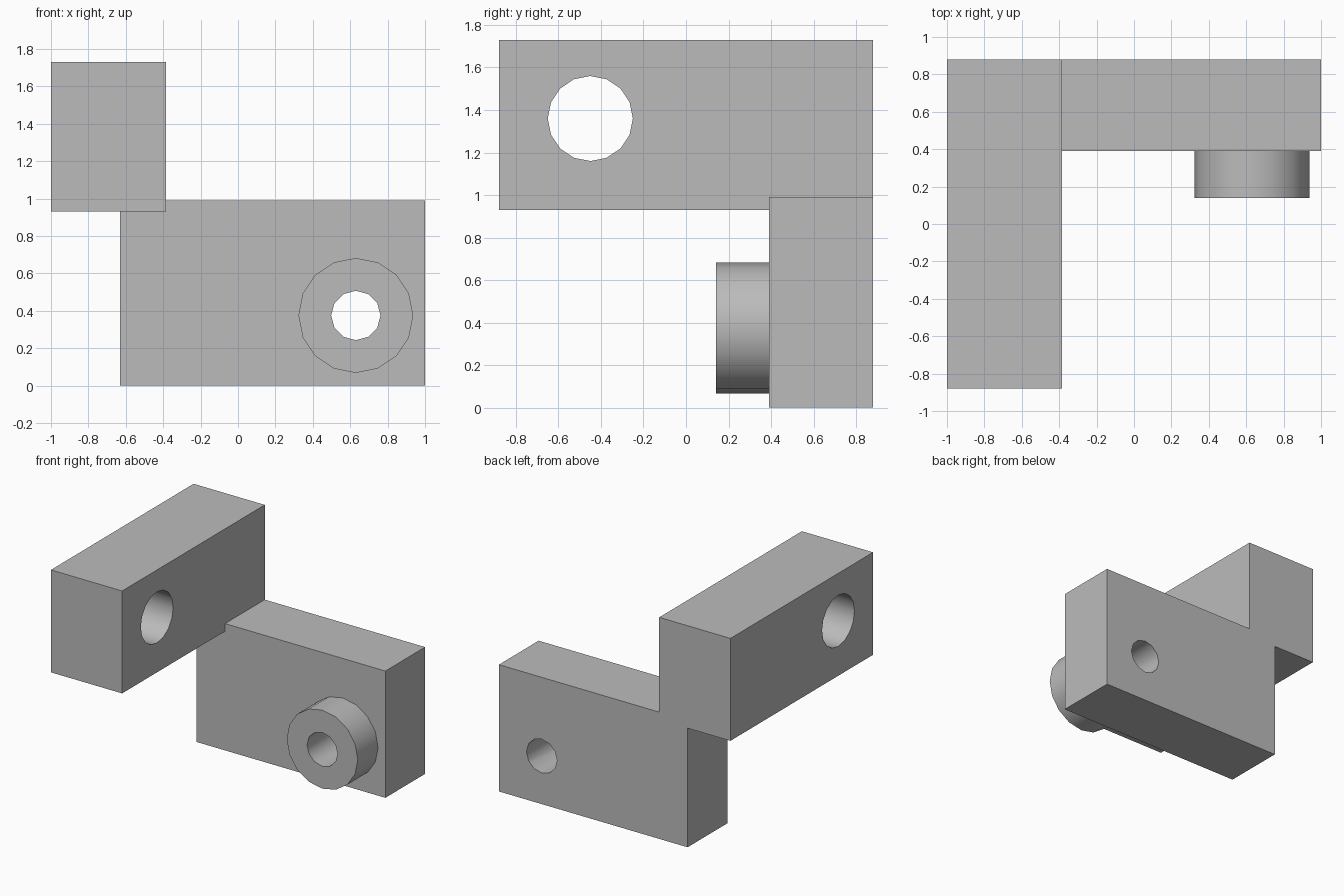
import bpy
from math import radians
from mathutils import Vector

cube = bpy.data.objects.get("Cube")
if cube:
    bpy.data.objects.remove(cube, do_unlink=True)

grey = bpy.data.materials.new("plain_grey")
grey.use_nodes = True
colour = (0.5, 0.5, 0.5, 1)
grey.diffuse_color = colour
grey.node_tree.nodes["Principled BSDF"].inputs["Base Color"].default_value = colour


def finish(name):
    obj = bpy.context.object
    obj.name = obj.data.name = name
    bpy.ops.object.transform_apply(location=False, rotation=True, scale=True)
    obj.data.materials.append(grey)
    return obj


def box(name, low, high):
    low, high = Vector(low), Vector(high)
    bpy.ops.mesh.primitive_cube_add(size=1, location=(low + high) / 2)
    bpy.context.object.scale = high - low
    return finish(name)


def cylinder(name, sides, radius, start, end):
    start, end = Vector(start), Vector(end)
    axis = end - start
    turn = (radians(90), 0, 0) if axis.y else (0, radians(90), 0)
    bpy.ops.mesh.primitive_cylinder_add(
        vertices=sides, radius=radius, depth=axis.length,
        location=(start + end) / 2, rotation=turn)
    return finish(name)


def combine(target, other, operation):
    """Apply a boolean and discard the helper part."""
    mod = target.modifiers.new(operation.lower(), 'BOOLEAN')
    mod.operation, mod.object, mod.solver = operation, other, 'EXACT'
    bpy.context.view_layer.objects.active = target
    bpy.ops.object.modifier_apply(modifier=mod.name)
    bpy.data.objects.remove(other, do_unlink=True)


# Upright plate, long beam and round boss, joined into one solid
bracket = box("bracket", (-0.63, 0.39, 0), (1, 0.88, 0.99))
beam = box("beam", (-1, -0.88, 0.93), (-0.385, 0.88, 1.73))
boss = cylinder("boss", 16, 0.307, (0.63, 0.14, 0.375), (0.63, 0.6, 0.375))
for part in (beam, boss):
    combine(bracket, part, 'UNION')

# Through holes in the beam and in the boss and plate
beam_hole = cylinder("beam_hole", 16, 0.2, (-1.2, -0.45, 1.36), (-0.2, -0.45, 1.36))
boss_hole = cylinder("boss_hole", 12, 0.132, (0.63, 0, 0.375), (0.63, 1.1, 0.375))
for cutter in (beam_hole, boss_hole):
    cutter.hide_render = True
    combine(bracket, cutter, 'DIFFERENCE')

# Smooth round walls, crisp edges
bracket.data.materials.clear()
bracket.data.materials.append(grey)
bpy.ops.object.select_all(action='DESELECT')
bracket.select_set(True)
bpy.context.view_layer.objects.active = bracket
bpy.ops.object.shade_smooth_by_angle(angle=radians(35))
